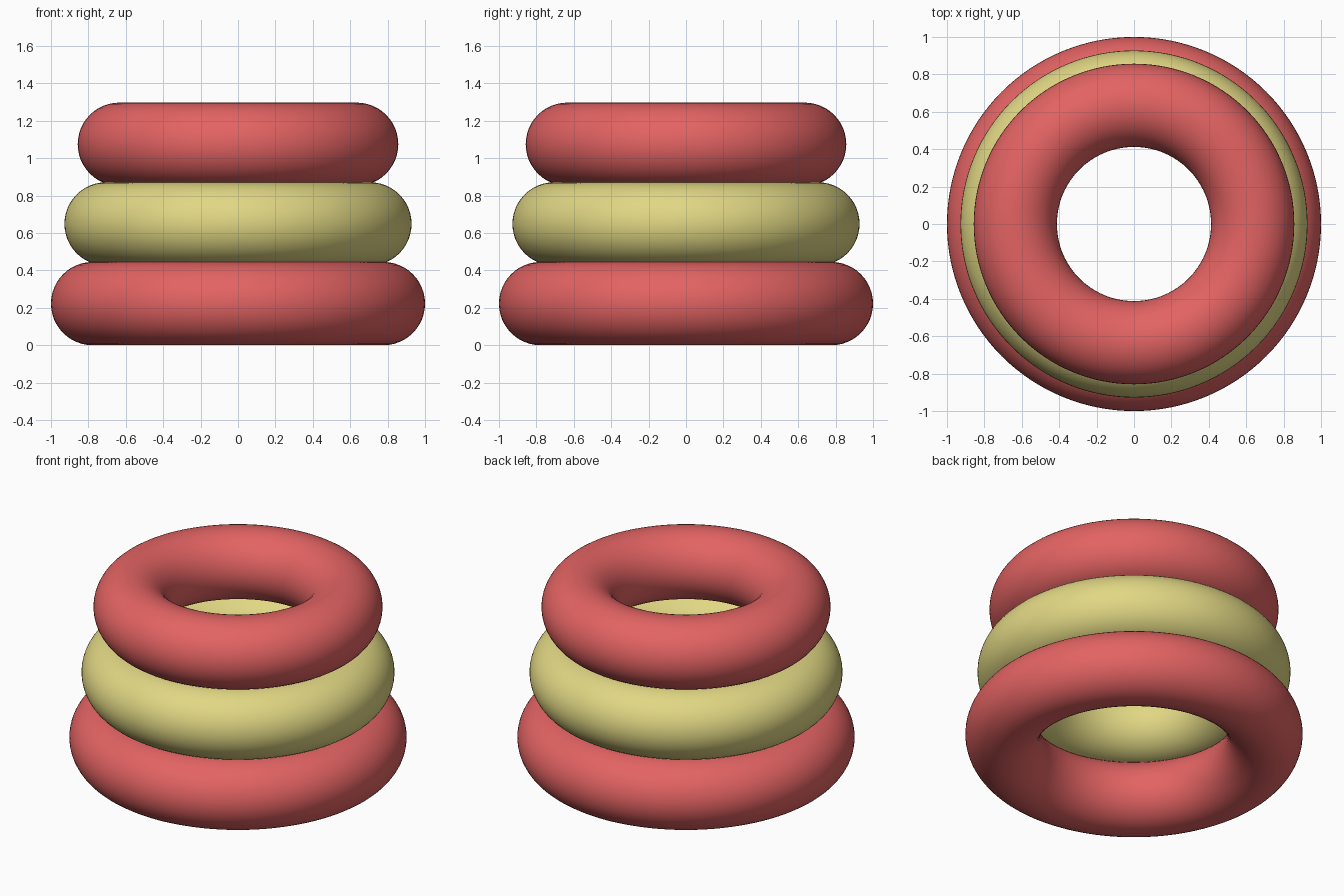
import bpy

cube = bpy.data.objects.get("Cube")
if cube:
    bpy.data.objects.remove(cube, do_unlink=True)


def make_material(name, rgb):
    mat = bpy.data.materials.new(name)
    mat.use_nodes = True
    color = (*rgb, 1.0)
    mat.diffuse_color = color
    for node in mat.node_tree.nodes:
        if node.type == 'BSDF_PRINCIPLED':
            node.inputs["Base Color"].default_value = color
    return mat


red = make_material("soft red", (0.77, 0.125, 0.125))
yellow = make_material("pale yellow", (0.75, 0.68, 0.23))

TUBE = 0.2225      # tube radius shared by all rings
SPACING = 0.426    # rings sink slightly into each other

# Stacked rings, from the widest at the bottom to the narrowest on top
rings = [("bottom_ring", 1.0, red),
         ("middle_ring", 0.928, yellow),
         ("top_ring", 0.857, red)]

for level, (name, outer, mat) in enumerate(rings):
    bpy.ops.mesh.primitive_torus_add(
        major_radius=outer - TUBE, minor_radius=TUBE,
        major_segments=128, minor_segments=48,
        location=(0, 0, TUBE + level * SPACING))
    ring = bpy.context.object
    ring.name = name
    ring.data.materials.append(mat)
    bpy.ops.object.shade_smooth()
